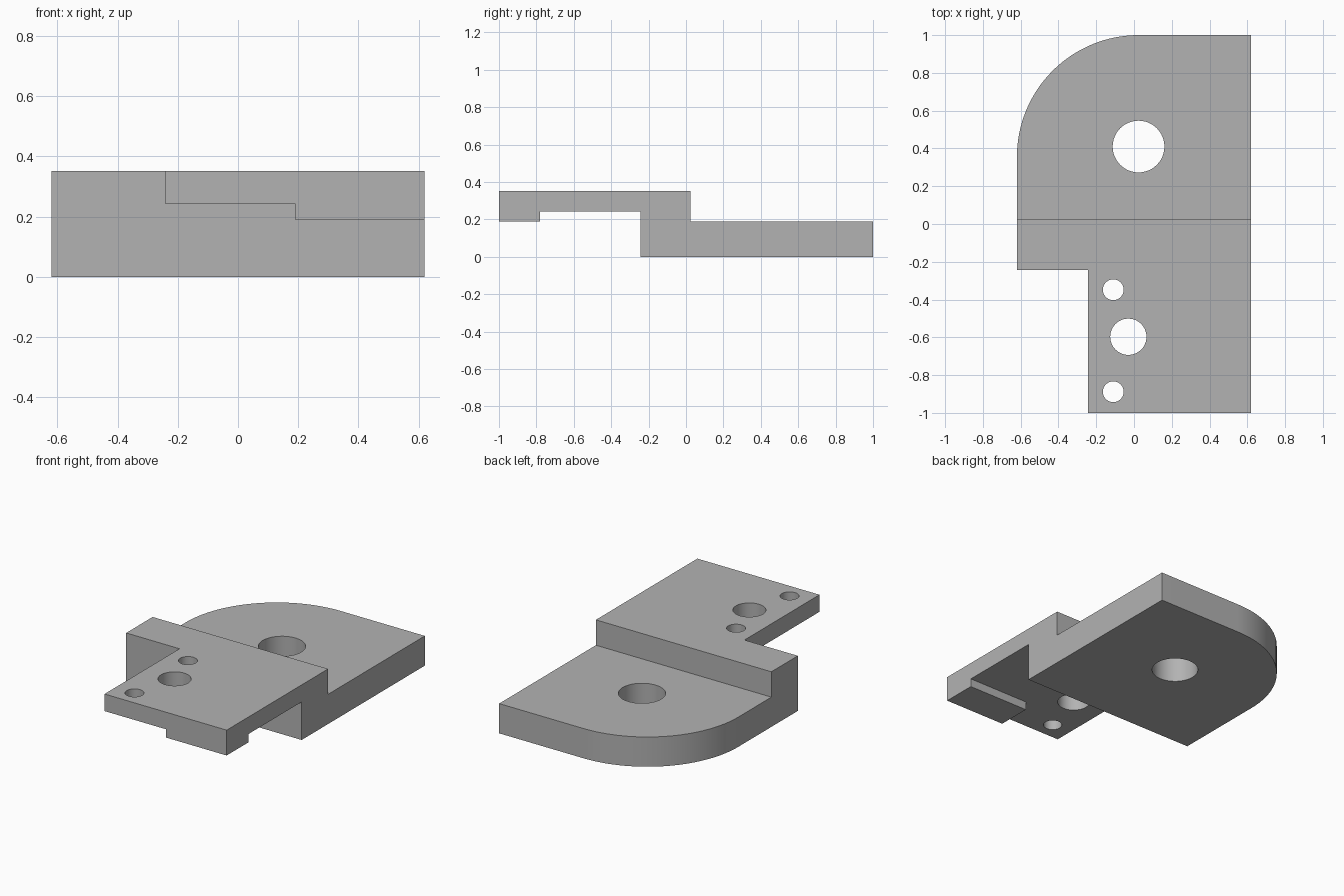
import bpy, bmesh
from math import cos, sin, pi
from mathutils import Vector

if "Cube" in bpy.data.objects:
    bpy.data.objects.remove(bpy.data.objects["Cube"])

# Main dimensions
HALF_X, HALF_Y = 0.62, 1.0
TOP, BASE_TOP, SHELF_BOTTOM = 0.352, 0.19, 0.243
NOTCH = -0.243          # x and y of the inner corner of the plan outline
STEP_Y, LIP_Y, LIP_X = 0.024, -0.78, 0.19
RADIUS = 0.645          # rounded back corner

grey = bpy.data.materials.new("plain grey")
grey.use_nodes = True
grey.diffuse_color = (0.45, 0.45, 0.45, 1)
grey.node_tree.nodes["Principled BSDF"].inputs["Base Color"].default_value = grey.diffuse_color


def prism(name, points, offset):
    """Extrude a closed planar outline along offset."""
    bm = bmesh.new()
    face = bm.faces.new([bm.verts.new(p) for p in points])
    extruded = bmesh.ops.extrude_face_region(bm, geom=[face])["geom"]
    bmesh.ops.translate(bm, vec=Vector(offset),
                        verts=[v for v in extruded if isinstance(v, bmesh.types.BMVert)])
    bmesh.ops.recalc_face_normals(bm, faces=bm.faces)
    mesh = bpy.data.meshes.new(name)
    bm.to_mesh(mesh)
    bm.free()
    mesh.materials.append(grey)
    obj = bpy.data.objects.new(name, mesh)
    bpy.context.collection.objects.link(obj)
    return obj


def arc(cx, cy, r, start, end, steps):
    angles = [start + (end - start) * i / steps for i in range(steps + 1)]
    return [(cx + r * cos(a), cy + r * sin(a)) for a in angles]


def combine(target, tool, operation):
    """Apply a boolean and discard the helper."""
    tool.hide_render = True
    mod = target.modifiers.new(operation.title(), "BOOLEAN")
    mod.operation, mod.object, mod.solver = operation, tool, "EXACT"
    bpy.context.view_layer.objects.active = target
    bpy.ops.object.modifier_apply(modifier=mod.name)
    bpy.data.objects.remove(tool)


# Stepped side profile, extruded across the width
profile = [(-HALF_Y, BASE_TOP), (LIP_Y, BASE_TOP), (LIP_Y, SHELF_BOTTOM),
           (NOTCH, SHELF_BOTTOM), (NOTCH, 0), (HALF_Y, 0), (HALF_Y, BASE_TOP),
           (STEP_Y, BASE_TOP), (STEP_Y, TOP), (-HALF_Y, TOP)]
bracket = prism("stepped_bracket", [(-HALF_X, y, z) for y, z in profile], (2 * HALF_X, 0, 0))

# Trim to the plan outline: narrow front shelf and rounded back corner
outline = [(HALF_X, -HALF_Y - 0.1), (HALF_X + 0.1, HALF_Y)]
outline = [(HALF_X + 0.1, -HALF_Y - 0.1), (HALF_X + 0.1, HALF_Y + 0.1), (RADIUS - HALF_X, HALF_Y + 0.1)]
outline += arc(RADIUS - HALF_X, HALF_Y - RADIUS, RADIUS, pi / 2, pi, 32)
outline += [(-HALF_X - 0.1, HALF_Y - RADIUS), (-HALF_X - 0.1, NOTCH),
            (NOTCH, NOTCH), (NOTCH, -HALF_Y - 0.1)]
plan = prism("plan_trim", [(x, y, -0.1) for x, y in outline], (0, 0, 0.7))
combine(bracket, plan, "INTERSECT")

# Shorten the lip under the front edge
lip = [(-0.7, -1.1), (LIP_X, -1.1), (LIP_X, LIP_Y + 0.1), (-0.7, LIP_Y + 0.1)]
lip_cut = prism("lip_cut", [(x, y, 0.1) for x, y in lip], (0, 0, SHELF_BOTTOM - 0.1))
combine(bracket, lip_cut, "DIFFERENCE")

# Through holes
for x, y, r in [(0.024, 0.41, 0.137), (-0.03, -0.597, 0.096),
                (-0.11, -0.348, 0.055), (-0.11, -0.888, 0.055)]:
    ring = arc(x, y, r, 0, 2 * pi, 48)[:-1]
    combine(bracket, prism("hole_cut", [(px, py, -0.1) for px, py in ring], (0, 0, 0.7)), "DIFFERENCE")

# Smooth the curved walls, keep edges sharp
bpy.ops.object.select_all(action="DESELECT")
bracket.select_set(True)
bpy.context.view_layer.objects.active = bracket
bpy.ops.object.shade_smooth_by_angle(angle=pi / 6)
